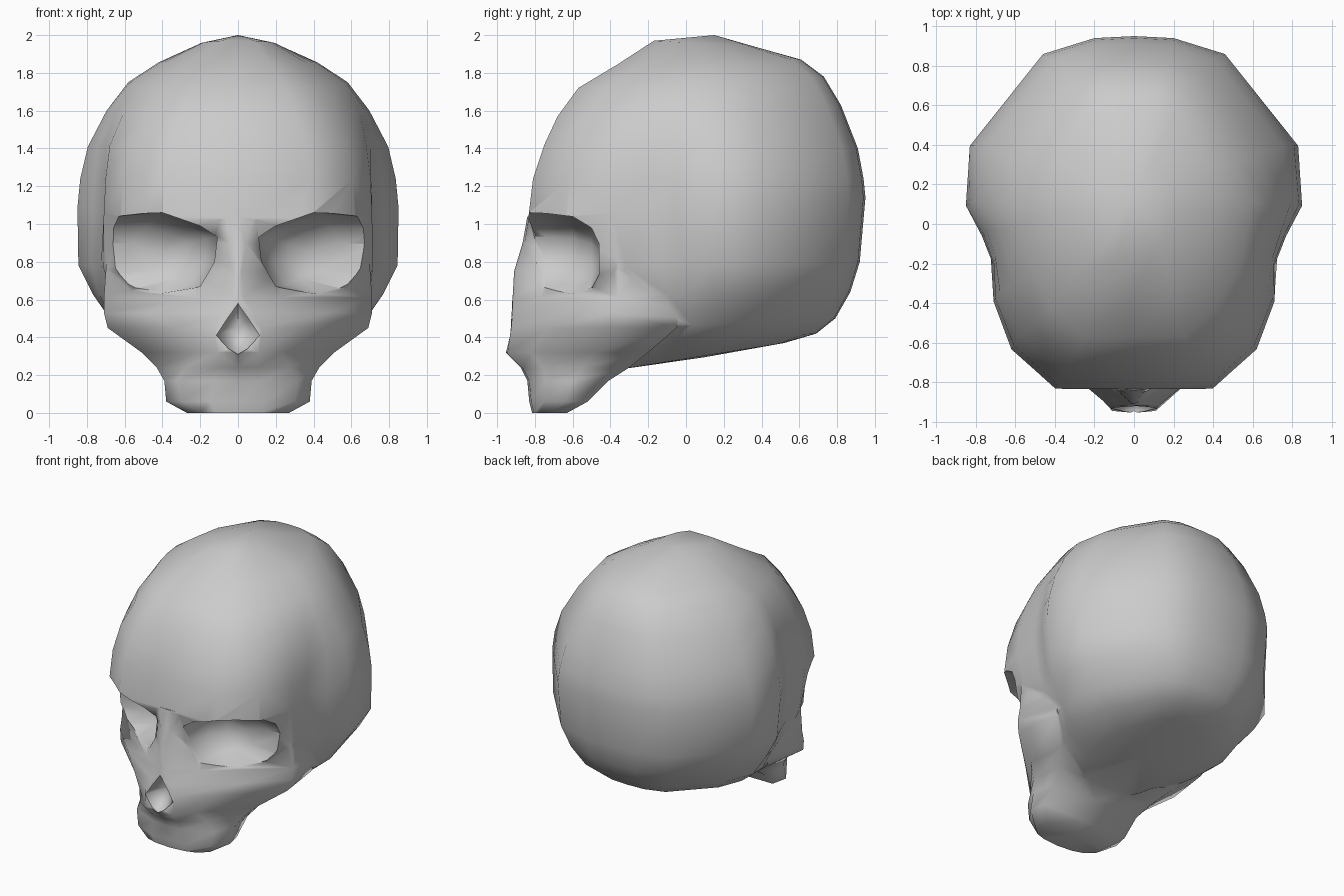
import bpy, bmesh
from math import radians

if "Cube" in bpy.data.objects:
    bpy.data.objects.remove(bpy.data.objects["Cube"])


def loft(name, rings):
    """Skin closed rings of equal length; single-point rings become poles."""
    bm = bmesh.new()
    rows = [[bm.verts.new(p) for p in r] for r in rings]
    for a, b in zip(rows, rows[1:]):
        n = max(len(a), len(b))
        for i in range(n):
            j = (i + 1) % n
            if len(a) == 1:
                bm.faces.new((a[0], b[i], b[j]))
            elif len(b) == 1:
                bm.faces.new((a[i], a[j], b[0]))
            else:
                bm.faces.new((a[i], a[j], b[j], b[i]))
    for r in (rows[0], rows[-1]):
        if len(r) > 1:
            bm.faces.new(r)
    bmesh.ops.recalc_face_normals(bm, faces=bm.faces)
    me = bpy.data.meshes.new(name)
    bm.to_mesh(me)
    bm.free()
    ob = bpy.data.objects.new(name, me)
    bpy.context.collection.objects.link(ob)
    return ob


def mirrored(half):
    return half + [(-x, *r) for x, *r in reversed(half) if x > 0]


def combine(target, other, op):
    m = target.modifiers.new(op, 'BOOLEAN')
    m.operation, m.object, m.solver = op, other, 'EXACT'
    bpy.context.view_layer.objects.active = target
    bpy.ops.object.modifier_apply(modifier=m.name)
    bpy.data.objects.remove(other)


# Braincase: plan outline refitted at each level
# x at the temple level, x where the temple is filled out, y
plan = [(0, 0, -.82), (.40, .37, -.82), (.62, .61, -.62), (.71, .75, -.38), (.71, .81, -.2),
        (.77, .84, -.05), (.85, .85, .1), (.83, .77, .4), (.46, .42, .86), (.2, .2, .94), (0, 0, .95)]
# front height, back height, front y, back y, half width, temple fill
levels = [(.23, .37, -.35, .52, .34, 1), (.34, .42, -.48, .69, .55, 1), (.44, .50, -.55, .79, .66, 1),
          (.62, .64, -.62, .87, .77, .6), (.76, .80, -.72, .92, .845, .2),
          (1.03, 1.14, -.835, .95, .85, 0), (1.24, 1.24, -.81, .94, .835, .1),
          (1.42, 1.40, -.75, .91, .795, .4), (1.57, 1.63, -.68, .82, .695, .8),
          (1.72, 1.78, -.57, .73, .58, 1), (1.84, 1.87, -.37, .61, .42, 1), (1.97, 1.94, -.17, .36, .2, 1)]


def level_ring(zf, zb, yf, yb, hw, fill):
    half = []
    for x0, x1, y in plan:
        t = (y + .82) / 1.77
        x = x0 + (x1 - x0) * fill
        half.append((x * hw / .85, yf + t * (yb - yf), zf + t * (zb - zf)))
    return mirrored(half)


skull = loft("skull", [[(0, .1, .295)]] + [level_ring(*l) for l in levels] + [[(0, .15, 2)]])

# Face: cheekbones, nose bridge and upper jaw
# height, front y, front half width, mid x, mid y, half width, y of widest point, back y
face_levels = [(.0, -.81, .12, .2, -.78, .27, -.72, -.63), (.06, -.825, .15, .30, -.75, .38, -.64, -.52),
               (.17, -.835, .12, .32, -.74, .39, -.6, -.41), (.24, -.87, .10, .28, -.76, .43, -.55, -.3),
               (.32, -.95, .11, .22, -.82, .51, -.48, -.2), (.45, -.93, .12, .34, -.74, .69, -.40, -.05),
               (.53, -.922, .08, .48, -.62, .71, -.38, -.02), (.61, -.913, .03, .22, -.77, .71, -.36, 0),
               (.75, -.905, .02, .16, -.76, .70, -.36, 0), (.9, -.86, .04, .16, -.76, .69, -.36, 0),
               (1.04, -.835, .1, .3, -.80, .6, -.4, -.2)]
face = loft("face", [mirrored([(0, f - .005, z), (w, f + .005, z), (mx, my, z), (hw, wy, z),
                               (hw * .93, b, z), (0, b, z)])
                     for z, f, w, mx, my, hw, wy, b in face_levels])
combine(skull, face, 'UNION')

# Eye sockets: tapered scoops open to the sides
eye = [(.11, .93), (.125, .8), (.2, .67), (.5, .59), (.8, .57), (.8, 1.045), (.4, 1.06), (.2, .99)]
depths = [(-1.1, 1, 1), (-.74, 1, 1), (-.6, .92, .95), (-.5, .78, .7), (-.46, .6, .35)]
for s in (1, -1):
    rings = [[(s * (.8 + (x - .8) * sx), y, .81 + (z - .81) * sz) for x, z in eye]
             for y, sx, sz in depths]
    combine(skull, loft("socket_cutter", rings), 'DIFFERENCE')

# Nose opening: diamond pit
nose = [(0, .59), (.06, .5), (.115, .41), (.05, .34), (0, .31)]
rings = [mirrored([(x, y, z) for x, z in nose]) for y in (-1.1, -.93)]
combine(skull, loft("nose_cutter", rings + [[(0, -.8, .45)]]), 'DIFFERENCE')

# Smooth shading with creases kept
bpy.ops.object.select_all(action='DESELECT')
skull.select_set(True)
bpy.context.view_layer.objects.active = skull
bpy.ops.object.shade_smooth_by_angle(angle=radians(65))
